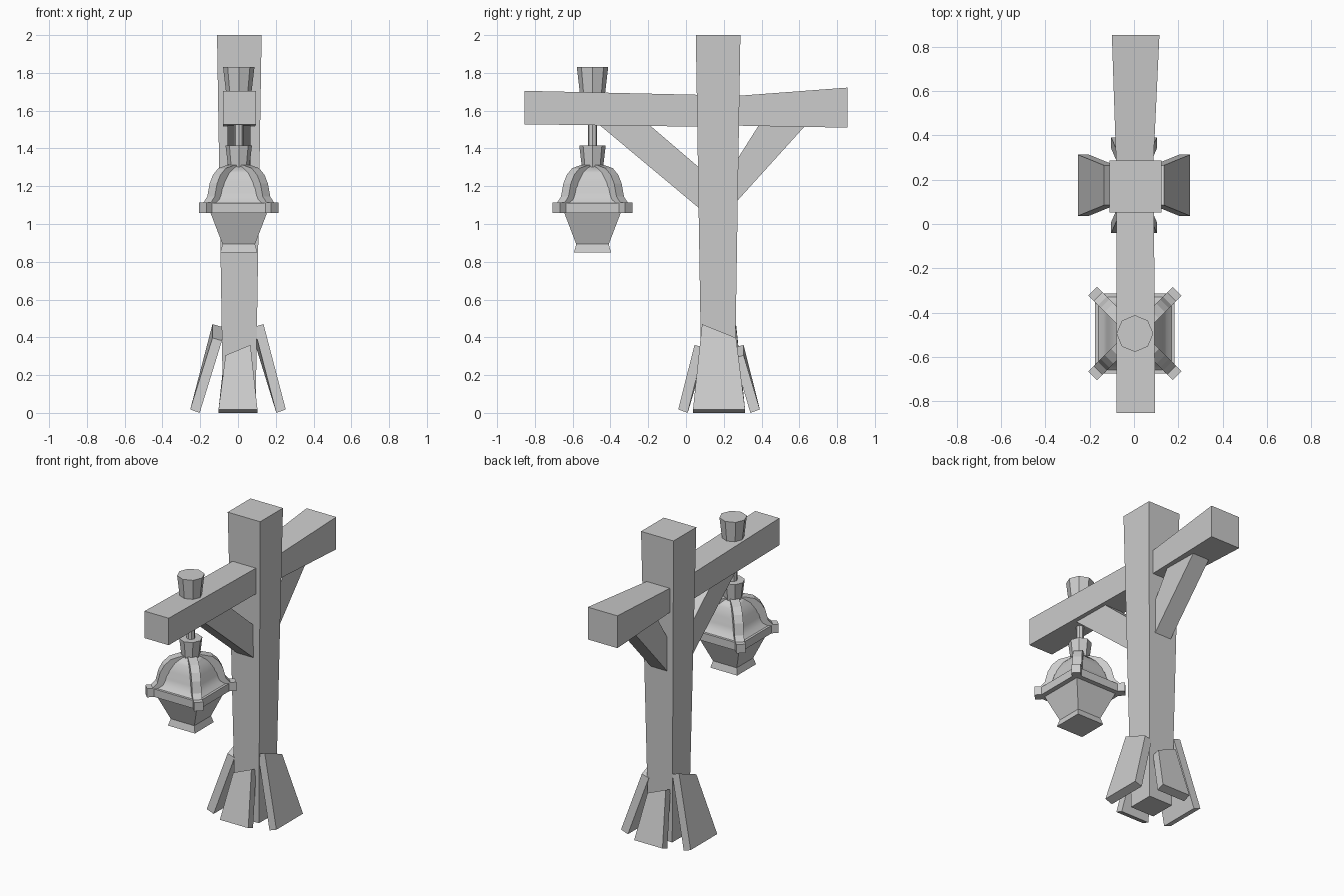
import bpy, bmesh, math
from mathutils import Matrix, Vector

if "Cube" in bpy.data.objects:
    bpy.data.objects.remove(bpy.data.objects["Cube"], do_unlink=True)

grey = bpy.data.materials.new("plain_grey")
grey.use_nodes = True
GREY = (0.6, 0.6, 0.6, 1)
grey.diffuse_color = GREY
grey.node_tree.nodes["Principled BSDF"].inputs["Base Color"].default_value = GREY

POST_X, POST_Y = 0.007, 0.17
LAMP = Vector((0.004, -0.495, 0))


def finish(name, bm, smooth=None):
    bmesh.ops.recalc_face_normals(bm, faces=bm.faces)
    mesh = bpy.data.meshes.new(name)
    bm.to_mesh(mesh)
    bm.free()
    mesh.materials.append(grey)
    ob = bpy.data.objects.new(name, mesh)
    bpy.context.collection.objects.link(ob)
    if smooth:
        bpy.ops.object.select_all(action='DESELECT')
        ob.select_set(True)
        bpy.context.view_layer.objects.active = ob
        bpy.ops.object.shade_smooth_by_angle(angle=math.radians(smooth))
    return ob


def loft(name, rings, smooth=None):
    """Skin a list of equal-length point rings and cap both ends."""
    bm = bmesh.new()
    loops = [[bm.verts.new(p) for p in ring] for ring in rings]
    n = len(loops[0])
    for a, b in zip(loops, loops[1:]):
        for i in range(n):
            j = (i + 1) % n
            bm.faces.new((a[i], a[j], b[j], b[i]))
    bm.faces.new(loops[0])
    bm.faces.new(loops[-1])
    return finish(name, bm, smooth)


def turned(name, profile, sides, centre=LAMP, start=0.0, smooth=None):
    """Stack regular polygons of (radius, height) around a vertical axis."""
    rings = []
    for r, z in profile:
        angles = [start + math.tau * i / sides for i in range(sides)]
        rings.append([(centre.x + r * math.cos(a), centre.y + r * math.sin(a), z)
                      for a in angles])
    return loft(name, rings, smooth)


def square(name, profile, centre=LAMP, smooth=None):
    """Stack squares of (half width, height)."""
    return turned(name, [(h * math.sqrt(2), z) for h, z in profile], 4,
                  centre, math.pi / 4, smooth)


def beam(name, ends):
    """Box between two upright ends given as (y, x0, x1, z0, z1)."""
    return loft(name, [[(x0, y, z0), (x1, y, z0), (x1, y, z1), (x0, y, z1)]
                       for y, x0, x1, z0, z1 in ends])


def slab(name, outline, width, matrix):
    """Extrude an outline of (distance, height) sideways, then place it."""
    return loft(name, [[matrix @ Vector((d, s * width / 2, z)) for d, z in outline]
                       for s in (-1, 1)])


# Post and cross beams
square("post", [(0.086, 0.0), (0.118, 2.0)], Vector((POST_X, POST_Y, 0)))
beam("front_beam", [(-0.855, -0.08, 0.095, 1.528, 1.705),
                    (0.15, -0.08, 0.09, 1.514, 1.682)])
beam("back_beam", [(0.2, -0.078, 0.084, 1.522, 1.673),
                   (0.855, -0.1, 0.115, 1.51, 1.722)])

# Diagonal braces under the beams
along_y = Matrix.Translation((0.005, 0, 0)) @ Matrix.Rotation(math.pi / 2, 4, 'Z')
slab("front_brace", [(-0.465, 1.53), (-0.2, 1.53), (0.08, 1.29), (0.08, 1.075)],
     0.12, along_y)
slab("back_brace", [(0.64, 1.53), (0.39, 1.53), (0.26, 1.325), (0.26, 1.11)],
     0.12, along_y)


# Four splayed support planks with slanted tops
def plank(name, turn, top_r, foot_r, low, high, half_top, half_foot):
    place = Matrix.Translation((0, 0.175, 0)) @ Matrix.Rotation(turn, 4, 'Z')
    thick = 0.05
    foot = [(foot_r - thick, -half_foot, 0.0), (foot_r - thick, half_foot, 0.0),
            (foot_r, half_foot, 0.018), (foot_r, -half_foot, 0.018)]
    top = [(top_r - thick, -half_top, high - 0.015), (top_r - thick, half_top, low - 0.015),
           (top_r, half_top, low), (top_r, -half_top, high)]
    loft(name, [[place @ Vector(p) for p in ring] for ring in (foot, top)])


plank("left_plank", 0, 0.135, 0.253, 0.397, 0.47, 0.09, 0.138)
plank("right_plank", math.pi, 0.135, 0.253, 0.397, 0.47, 0.09, 0.138)
for name, turn in (("front_plank", -math.pi / 2), ("back_plank", math.pi / 2)):
    # The front and back planks rise towards opposite sides
    plank(name, turn, 0.13, 0.216, 0.36, 0.305, 0.066, 0.103)

# Hanger: peg above the beam, rod and collar
turned("top_peg", [(0.063, 1.66), (0.083, 1.83)], 8)
turned("hanging_rod", [(0.025, 1.36), (0.025, 1.6)], 8)
turned("collar", [(0.055, 1.29), (0.07, 1.415)], 8)

# Lantern: dome, rim band and tapering lower body
square("lantern_dome", [(0.17, 1.105), (0.142, 1.13), (0.127, 1.17), (0.115, 1.22),
                        (0.09, 1.27), (0.06, 1.3), (0.03, 1.315)], smooth=40)
square("lantern_rim", [(0.18, 1.058), (0.18, 1.11)])
square("lantern_body", [(0.098, 0.85), (0.086, 0.893), (0.15, 1.06)])

# Curved ribs running down the four corners to square feet
rib = [(0.2, 1.058), (0.27, 1.058), (0.27, 1.115), (0.235, 1.115), (0.208, 1.145),
       (0.19, 1.215), (0.165, 1.26), (0.125, 1.295), (0.06, 1.312), (0.0, 1.312),
       (0.0, 1.27), (0.1, 1.25), (0.15, 1.19), (0.17, 1.12)]
for i, name in enumerate(("back_left", "back_right", "front_right", "front_left")):
    place = Matrix.Translation(LAMP) @ Matrix.Rotation(math.pi / 4 + i * math.pi / 2, 4, 'Z')
    slab(name + "_rib", rib, 0.056, place)
